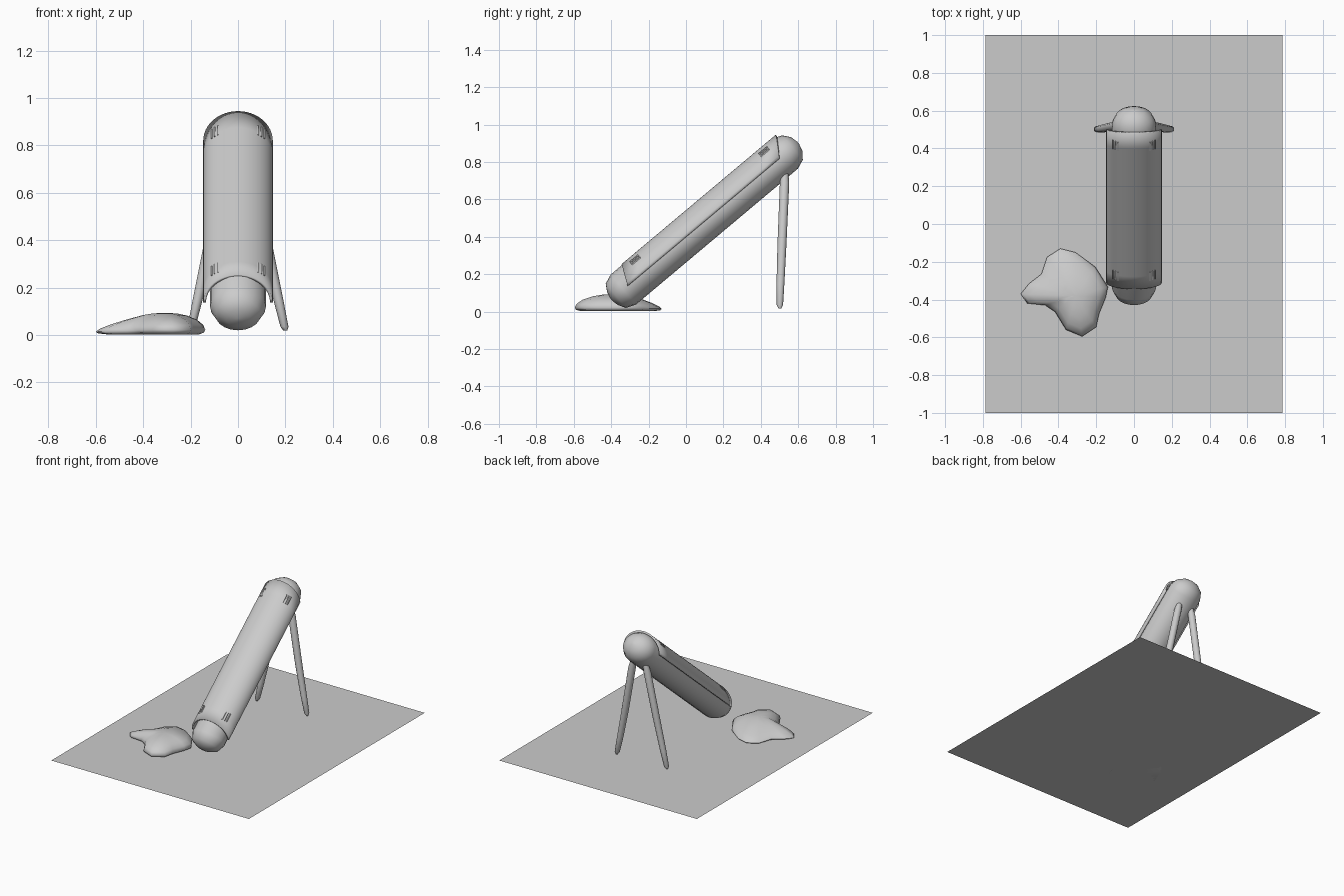
import bpy, bmesh
from math import sin, cos, pi, radians
from mathutils import Vector, Matrix

if "Cube" in bpy.data.objects:
    bpy.data.objects.remove(bpy.data.objects["Cube"])

# Tilted frame of the tube: local y runs up along the tube
TILT = Matrix.Translation((0, -0.197, 0.234)) @ Matrix.Rotation(radians(40), 4, 'X')


def make(name, verts, faces, matrix=None, angle=40):
    me = bpy.data.meshes.new(name)
    me.from_pydata(verts, [], faces)
    bm = bmesh.new()
    bm.from_mesh(me)
    bmesh.ops.recalc_face_normals(bm, faces=bm.faces)
    bm.to_mesh(me)
    bm.free()
    ob = bpy.data.objects.new(name, me)
    bpy.context.collection.objects.link(ob)
    if matrix:
        ob.matrix_world = matrix
    bpy.context.view_layer.objects.active = ob
    ob.select_set(True)
    bpy.ops.object.shade_smooth_by_angle(angle=radians(angle))
    ob.select_set(False)
    return ob


def skin(rings, closed=True):
    """Join equal rings of points, capping both ends when closed."""
    n = len(rings[0])
    verts = [p for r in rings for p in r]
    m = n if closed else n - 1
    faces = [(i * n + j, i * n + (j + 1) % n, (i + 1) * n + (j + 1) % n, (i + 1) * n + j)
             for i in range(len(rings) - 1) for j in range(m)]
    if closed:
        faces += [tuple(range(n)), tuple(range(len(verts) - n, len(verts)))]
    return verts, faces


# Ground sheet
make("ground_sheet", [(-.787, -1, .003), (.787, -1, .003), (.787, 1, .003), (-.787, 1, .003)],
     [(0, 1, 2, 3)])

# Rounded inner tube
profile = [(-.264, .008), (-.256, .045), (-.232, .085), (-.18, .105), (.35, .105),
           (.95, .105), (1.0, .086), (1.03, .048), (1.04, .008)]
N = 20
rings = [[(r * 1.12 * cos(2 * pi * k / N), a, r * sin(2 * pi * k / N)) for k in range(N)]
         for a, r in profile]
make("inner_tube", *skin(rings), TILT, 60)

# Half shell over the tube, ends slanting back toward the sides
S = 24
rings = []
for f in (0, .08, .3, .6, .9, 1):
    ring = []
    for k in range(S + 1):
        t = pi * k / S
        lo = -.15 + .05 * sin(t)
        hi = .91 + .065 * sin(t)
        ring.append((.147 * cos(t), lo + f * (hi - lo), .11 * sin(t)))
    rings.append(ring)
shell = make("outer_shell", *skin(rings, False), TILT)
sol = shell.modifiers.new("thickness", 'SOLIDIFY')
sol.thickness = .012
sol.offset = -1

# Small vent slits at both ends of the shell
for side in (-1, 1):
    for along in (-.03, .87):
        for t in (.72, .84, .96):
            p = Vector((side * .147 * cos(t), along, .11 * sin(t)))
            bpy.ops.mesh.primitive_cube_add(size=1)
            slit = bpy.context.object
            slit.name = "vent_slit"
            slit.matrix_world = TILT @ Matrix.Translation(p) @ Matrix.Diagonal((.006, .06, .006, 1))

# Tapered support legs
for side, name in ((-1, "left_leg"), (1, "right_leg")):
    path = [(.20, .502, .018, .008), (.196, .502, .035, .017), (.17, .505, .15, .021),
            (.125, .513, .36, .024), (.06, .527, .69, .025), (.045, .529, .76, .016)]
    rings = [[(side * x + r * cos(2 * pi * k / 12), y + r * sin(2 * pi * k / 12), z)
              for k in range(12)] for x, y, z, r in path]
    make(name, *skin(rings), None, 60)

# Low rounded mound beside the tube
outline = [(-.6, -.37), (-.555, -.315), (-.49, -.265), (-.46, -.175), (-.39, -.13), (-.31, -.15),
           (-.205, -.227), (-.138, -.333), (-.15, -.39), (-.185, -.476), (-.2, -.545),
           (-.275, -.595), (-.36, -.56), (-.418, -.465), (-.47, -.43), (-.565, -.42)]
c = Vector((-.31, -.38))
rings = []
for s, h in ((.85, .003), (.97, .01), (1, .022), (.95, .042), (.8, .064), (.55, .082),
             (.3, .091), (.05, .093)):
    ring = []
    for p in outline:
        q = c + (Vector(p) - c) * s
        f = (1 - 1.9 * max(0, -.36 - q.x)) * (1 - 1.9 * max(0, q.y + .33))
        ring.append((q.x, q.y, .003 + (h - .003) * f))
    rings.append(ring)
mound = make("mound", *skin(rings), None, 60)
